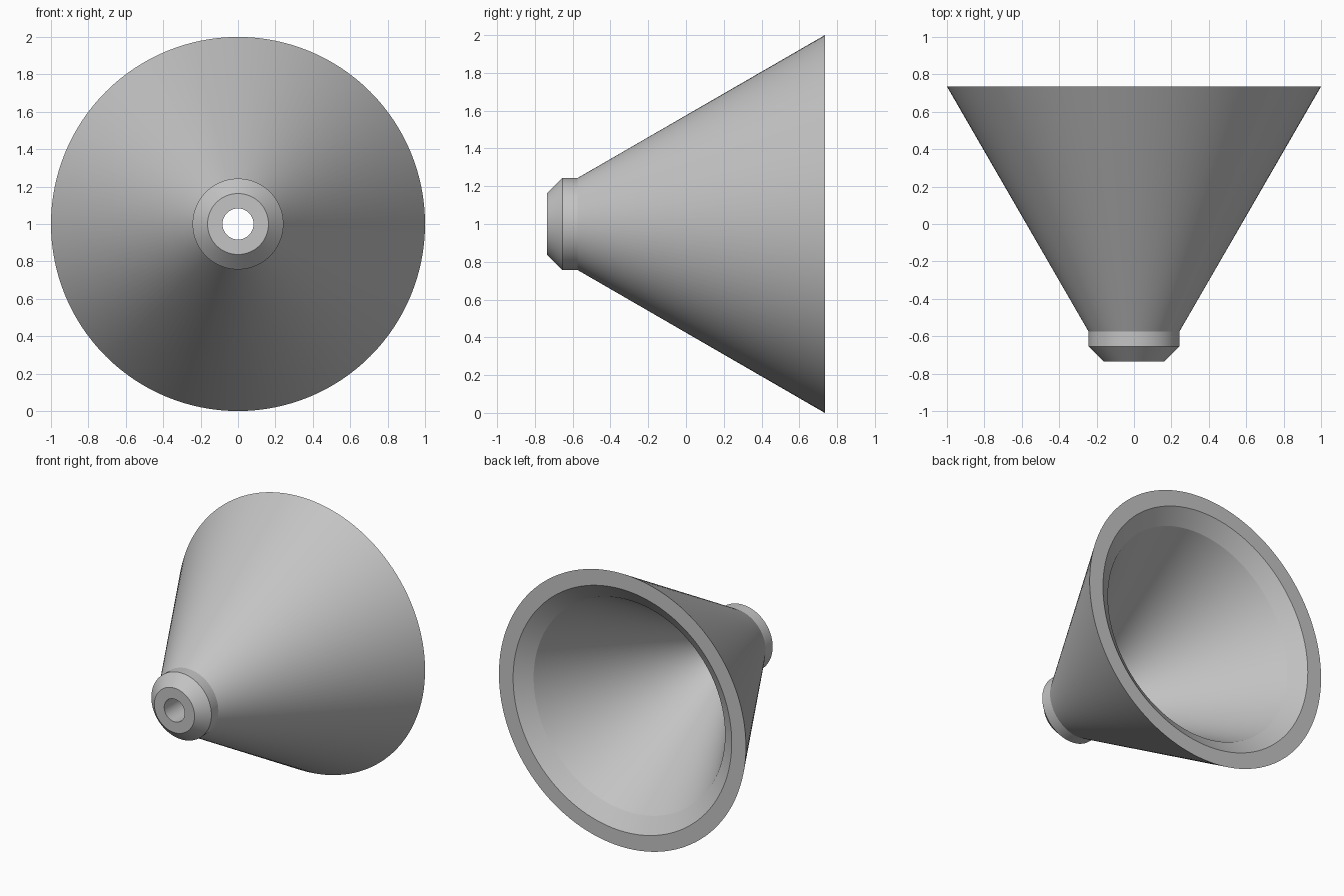
import bpy
import bmesh
import math
from mathutils import Vector

cube = bpy.data.objects.get("Cube")
if cube:
    bpy.data.objects.remove(cube, do_unlink=True)

SEGMENTS = 128

# Single plain grey material
grey = bpy.data.materials.new("plain_grey")
grey.use_nodes = True
colour = (0.55, 0.55, 0.55, 1)
grey.diffuse_color = colour
grey.node_tree.nodes["Principled BSDF"].inputs["Base Color"].default_value = colour


def lathe(name, profile, centre_z):
    """Spin a closed (radius, y) profile around the y axis."""
    bm = bmesh.new()
    verts = [bm.verts.new((r, y, 0)) for r, y in profile]
    edges = [bm.edges.new((verts[i - 1], verts[i])) for i in range(len(verts))]
    bmesh.ops.spin(bm, geom=verts + edges, cent=(0, 0, 0), axis=(0, 1, 0),
                   angle=math.tau, steps=SEGMENTS, use_merge=True)
    bmesh.ops.remove_doubles(bm, verts=bm.verts, dist=1e-5)
    bmesh.ops.translate(bm, verts=bm.verts, vec=Vector((0, 0, centre_z)))
    bmesh.ops.recalc_face_normals(bm, faces=bm.faces)
    mesh = bpy.data.meshes.new(name)
    bm.to_mesh(mesh)
    bm.free()
    mesh.materials.append(grey)
    obj = bpy.data.objects.new(name, mesh)
    bpy.context.collection.objects.link(obj)
    bpy.ops.object.select_all(action="DESELECT")
    obj.select_set(True)
    bpy.context.view_layer.objects.active = obj
    bpy.ops.object.shade_smooth_by_angle(angle=math.radians(24))
    return obj


# Hollow cone: bored nose with chamfered collar, flared wall, bevelled mouth
lathe("hollow_cone", [
    (0.083, -0.735),   # bore at the nose
    (0.163, -0.735),   # nose face
    (0.243, -0.655),   # collar chamfer
    (0.243, -0.575),   # collar
    (1.0, 0.735),      # outer wall to the mouth
    (0.885, 0.735),    # flat rim
    (0.775, 0.655),    # inner bevel
    (0.083, -0.55),    # inner wall back to the bore
], centre_z=1.0)
